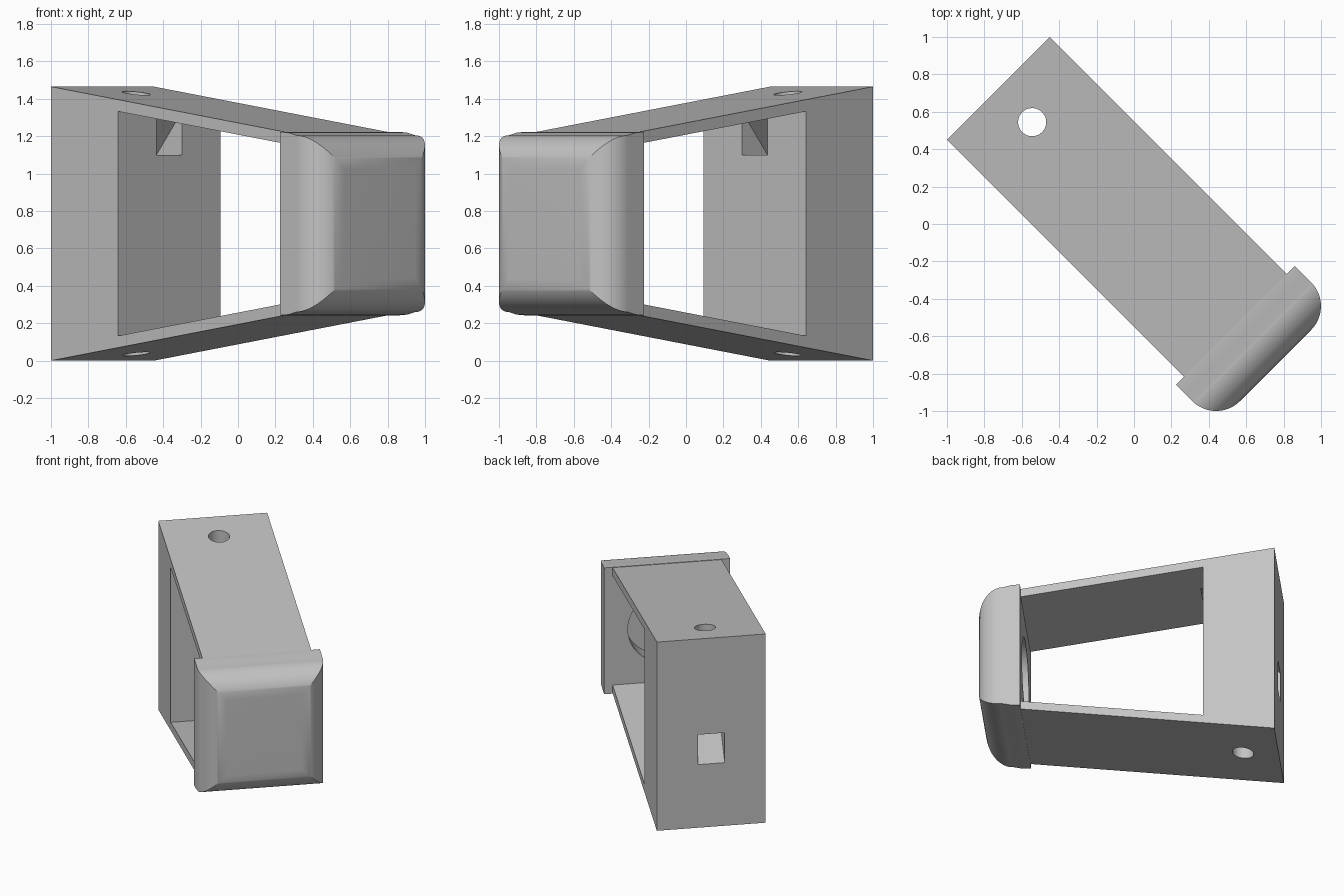
import bpy, bmesh, math
from mathutils import Matrix

cube = bpy.data.objects.get("Cube")
if cube:
    bpy.data.objects.remove(cube, do_unlink=True)

grey = bpy.data.materials.new("plain_grey")
grey.use_nodes = True
colour = (0.55, 0.55, 0.55, 1)
grey.diffuse_color = colour
grey.node_tree.nodes["Principled BSDF"].inputs["Base Color"].default_value = colour

MID = 0.7325              # mid height
BACK, INNER, JOIN, NOSE = -1.025, -0.52, 0.767, 1.07
HALF, CAP_HALF, R = 0.389, 0.449, 0.18


def prism(name, outline, vector):
    """Extrude a closed 3D outline along a vector."""
    bm = bmesh.new()
    face = bm.faces.new([bm.verts.new(p) for p in outline])
    ext = bmesh.ops.extrude_face_region(bm, geom=[face])
    verts = [g for g in ext["geom"] if isinstance(g, bmesh.types.BMVert)]
    bmesh.ops.translate(bm, verts=verts, vec=vector)
    bmesh.ops.recalc_face_normals(bm, faces=bm.faces)
    mesh = bpy.data.meshes.new(name)
    bm.to_mesh(mesh)
    bm.free()
    mesh.materials.append(grey)
    obj = bpy.data.objects.new(name, mesh)
    bpy.context.collection.objects.link(obj)
    return obj


def side_prism(name, profile, half):
    return prism(name, [(u, -half, z) for u, z in profile], (0, 2 * half, 0))


def circle(radius, n=64):
    return [(radius * math.cos(2 * math.pi * i / n), radius * math.sin(2 * math.pi * i / n))
            for i in range(n)]


def arc(cx, cy, start, n=24):
    """Quarter arc of radius R, turning clockwise from the start angle."""
    return [(cx + R * math.cos(start - math.pi / 2 * i / n),
             cy + R * math.sin(start - math.pi / 2 * i / n)) for i in range(n + 1)]


def combine(obj, tool, operation="DIFFERENCE"):
    tool.hide_render = True
    mod = obj.modifiers.new("cut", "BOOLEAN")
    mod.operation, mod.solver, mod.object = operation, "EXACT", tool
    graph = bpy.context.evaluated_depsgraph_get()
    graph.update()
    mesh = bpy.data.meshes.new_from_object(obj.evaluated_get(graph))
    obj.modifiers.clear()
    obj.data = mesh
    bpy.data.objects.remove(tool, do_unlink=True)


def taper(u, inset=0.0):
    """Half height of the wedge at a distance along it."""
    return MID - 0.137 * (u - BACK) - inset


def wedge(u0, u1, inset=0.0):
    a, b = taper(u0, inset), taper(u1, inset)
    return [(u0, MID - a), (u1, MID - b), (u1, MID + b), (u0, MID + a)]


# Tapered body with a side-to-side window
body = side_prism("tapered_body", wedge(BACK, JOIN + 0.03), HALF)
combine(body, side_prism("window_cutter", wedge(INNER, 1.0, 0.063), 0.6))

# Sloping square channel from the back face to the window
run = 0.04
rise = 1.21 * run
channel = [(BACK - run, 0.49 - rise), (INNER + run, 1.10 + rise),
           (INNER + run, 1.332 + rise), (BACK - run, 0.722 - rise)]
combine(body, side_prism("channel_cutter", channel, 0.096))

# Vertical pin hole through the back block
combine(body, prism("pin_cutter", [(-0.77 + x, y, -0.2) for x, y in circle(0.075)], (0, 0, 2)))

# Rounded end cap: side profile crossed with plan profile
upper = [(JOIN, 1.223), (0.83, 1.219)] + arc(NOSE - R, 1.025, math.pi / 2)
lower = [(u, 2 * MID - z) for u, z in reversed(upper)]
cap = side_prism("rounded_end_cap", upper + lower, 0.6)
edge = [(JOIN - 0.1, CAP_HALF)] + arc(NOSE - R, CAP_HALF - R, math.pi / 2)
plan = edge + [(u, -v) for u, v in reversed(edge)]
combine(cap, prism("plan_cutter", [(u, v, -0.2) for u, v in plan], (0, 0, 2)), "INTERSECT")

# Round recess in the inner face of the cap
combine(cap, prism("recess_cutter", [(JOIN - 0.1, x, MID + y) for x, y in circle(0.28)],
                   (0.25, 0, 0)))

# Turn diagonally and shade
turn = Matrix.Rotation(math.radians(-45), 4, "Z")
for obj in (body, cap):
    obj.data.transform(turn)
    bpy.ops.object.select_all(action="DESELECT")
    obj.select_set(True)
    bpy.context.view_layer.objects.active = obj
    bpy.ops.object.shade_smooth_by_angle(angle=math.radians(25))
